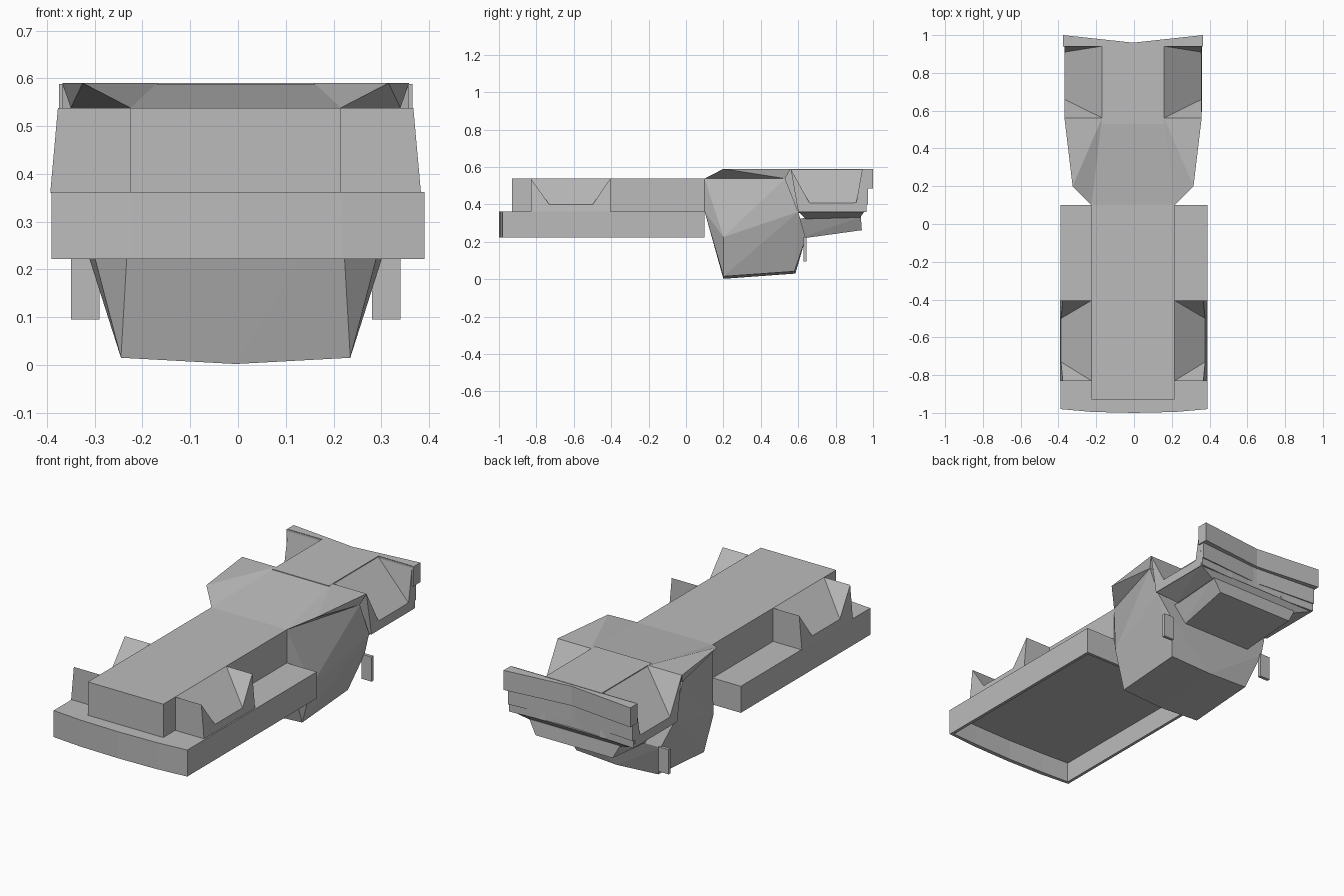
import bpy, bmesh

if "Cube" in bpy.data.objects:
    bpy.data.objects.remove(bpy.data.objects["Cube"], do_unlink=True)

grey = bpy.data.materials.new("plain_grey")
grey.use_nodes = True
grey.diffuse_color = (0.5, 0.5, 0.5, 1)
grey.node_tree.nodes["Principled BSDF"].inputs["Base Color"].default_value = (0.5, 0.5, 0.5, 1)
SHIFT = -0.005  # upper parts sit slightly off the tray's centre


def finish(name, bm, shift=SHIFT):
    bmesh.ops.recalc_face_normals(bm, faces=bm.faces)
    bmesh.ops.translate(bm, verts=bm.verts, vec=(shift, 0, 0))
    mesh = bpy.data.meshes.new(name)
    bm.to_mesh(mesh)
    bm.free()
    mesh.materials.append(grey)
    obj = bpy.data.objects.new(name, mesh)
    bpy.context.collection.objects.link(obj)
    return obj


def hull(name, points):
    """Convex solid around half points and their mirror images."""
    bm = bmesh.new()
    for x, y, z in points:
        for sx in ({x, -x}):
            bm.verts.new((sx, y, z))
    bmesh.ops.convex_hull(bm, input=bm.verts)
    loose = [v for v in bm.verts if not v.link_faces]
    bmesh.ops.delete(bm, geom=loose, context='VERTS')
    bmesh.ops.dissolve_limit(bm, angle_limit=0.01, verts=bm.verts, edges=bm.edges)
    return finish(name, bm)


def box(name, x0, x1, y0, y1, z0, z1):
    bm = bmesh.new()
    bmesh.ops.create_cube(bm, size=1)
    for v in bm.verts:
        v.co = (x1 if v.co.x > 0 else x0, y1 if v.co.y > 0 else y0, z1 if v.co.z > 0 else z0)
    return finish(name, bm)


def prism(name, outline, z0, z1):
    bm = bmesh.new()
    face = bm.faces.new([bm.verts.new((x, y, z0)) for x, y in outline])
    new = bmesh.ops.extrude_face_region(bm, geom=[face])["geom"]
    for v in new:
        if isinstance(v, bmesh.types.BMVert):
            v.co.z = z1
    return finish(name, bm)


def solid(name, points, faces):
    """Closed mesh from lettered corners; each word is one face."""
    bm = bmesh.new()
    verts = {k: bm.verts.new(p) for k, p in points.items()}
    for word in faces.split():
        bm.faces.new([verts[k] for k in word])
    return finish(name, bm)


def pocket(name, side, xi, xo, xb, top, low, base, zt, zl, zb):
    """Flank block with a sloping panel cut into it between two fins."""
    pts = {}
    for i, (p, r, s) in enumerate(zip("PQ", "RS", "AB")):
        pts[p] = (side * xi, top[i], zt)
        pts[p.lower()] = (side * xo, top[i], zt)
        pts[r] = (side * (xo + (xb - xo) * 0.6), low[i], zl)
        pts[s] = (side * xb, base[i], zb)
        pts[s.lower()] = (side * xi, base[i], zb)
    return solid(name, pts, "PQSR PRp QqS pRSqBA PpAa QqBb ABba PQba")


# Hollow tray with a shallow pointed nose
W = 0.39
rim = [(W, 0.1), (-W, 0.1), (-W, -0.98), (-0.22, -0.995), (0, -1), (0.22, -0.995), (W, -0.98)]
bm = bmesh.new()
floor = bm.faces.new([bm.verts.new((x, y, 0.222)) for x, y in rim])
top = bmesh.ops.extrude_face_region(bm, geom=[floor])["geom"]
for v in top:
    if isinstance(v, bmesh.types.BMVert):
        v.co.z = 0.362
bmesh.ops.recalc_face_normals(bm, faces=bm.faces)
under = [f for f in bm.faces if f.normal.z < -0.9]
bmesh.ops.inset_region(bm, faces=under, thickness=0.022)
inner = bmesh.ops.extrude_face_region(bm, geom=under)["geom"]
bmesh.ops.delete(bm, geom=[f for f in under if f.is_valid], context='FACES')
for v in inner:
    if isinstance(v, bmesh.types.BMVert):
        v.co.z = 0.33
finish("tray", bm, 0)

# Long block on the tray
box("upper_block", -0.22, 0.22, -0.93, 0.1, 0.355, 0.538)

# Deep keel body under the deck
hull("keel_body", [
    (0.22, 0.1, 0.538), (0.22, 0.1, 0.36), (0.295, 0.2, 0.225), (0.24, 0.2, 0.015),
    (0, 0.2, 0.002), (0.24, 0.58, 0.042), (0, 0.585, 0.03), (0.295, 0.64, 0.22),
    (0.35, 0.6, 0.36), (0.345, 0.53, 0.538)])

# Flared deck: a shallow ramp with raised shoulders
deck = {}
for low, up, s in (("a", "A", 1), ("b", "B", -1)):
    for key, p in zip("aemkt", [(0.22, 0.1, 0.538), (0.32, 0.2, 0.59), (0.363, 0.56, 0.59),
                                (0.165, 0.56, 0.59), (0.345, 0.53, 0.538)]):
        deck[key if s > 0 else key.upper()] = (s * p[0], p[1], p[2])
solid("flared_deck", deck, "aAKk aek emk AEK EMK aet AET emt EMT mtTMKk aATt")

# Tail spine, underside and belly
box("tail_spine", -0.165, 0.165, 0.53, 0.945, 0.355, 0.59)
hull("tail_underside", [(0.363, 0.6, 0.362), (0.363, 0.955, 0.362),
                        (0.26, 0.64, 0.322), (0.27, 0.93, 0.33), (0, 0.925, 0.33)])
hull("tail_belly", [(0.2, 0.6, 0.215), (0.225, 0.94, 0.262), (0.25, 0.6, 0.325), (0.265, 0.935, 0.335)])

# Notched rear wall and overhanging lip
prism("rear_wall", [(0.363, 0.9), (-0.363, 0.9), (-0.363, 0.965), (0, 0.942), (0.363, 0.965)], 0.36, 0.41)
prism("rear_wall_upper", [(0.363, 0.94), (-0.363, 0.94), (-0.363, 0.972), (0, 0.944), (0.363, 0.972)], 0.40, 0.49)
prism("rear_lip", [(0.37, 0.94), (-0.37, 0.94), (-0.37, 1.0), (0, 0.96), (0.37, 1.0)], 0.485, 0.588)

# Paired flank blocks and hanging prongs
for side, label in ((1, "left"), (-1, "right")):
    pocket(label + "_front_flank", side, 0.22, 0.372, 0.388, (-0.83, -0.405), (-0.73, -0.5),
           (-0.83, -0.405), 0.538, 0.398, 0.36)
    pocket(label + "_tail_flank", side, 0.16, 0.362, 0.364, (0.56, 0.942), (0.66, 0.91),
           (0.6, 0.955), 0.59, 0.408, 0.36)
    box(label + "_prong", side * 0.285, side * 0.345, 0.628, 0.645, 0.095, 0.225)
